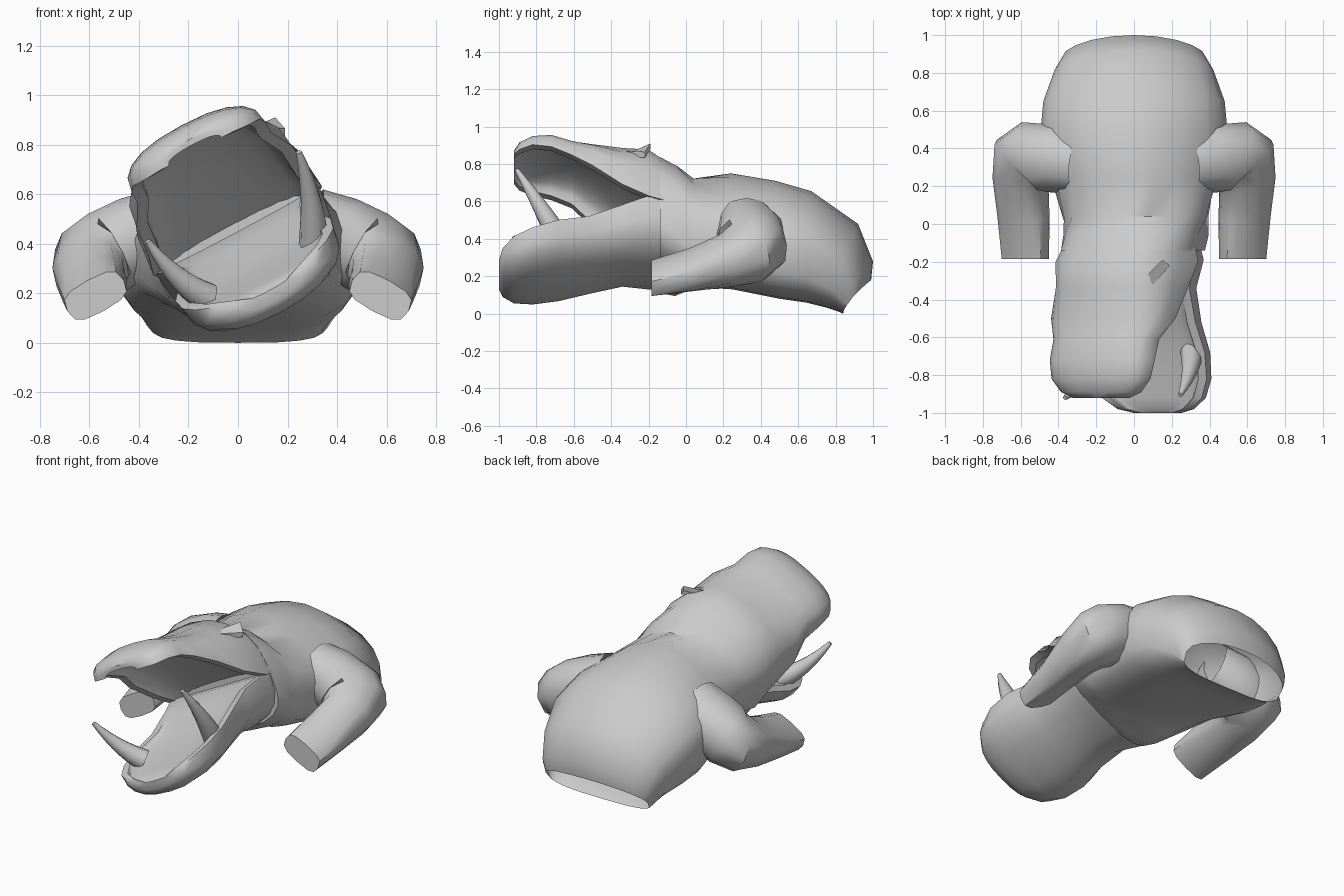
import bpy, bmesh, math
from mathutils import Vector, Matrix

cube = bpy.data.objects.get("Cube")
if cube:
    bpy.data.objects.remove(cube, do_unlink=True)

grey = bpy.data.materials.new("light_grey")
grey.use_nodes = True
GREY = (0.6, 0.6, 0.6, 1)
grey.diffuse_color = GREY
grey.node_tree.nodes["Principled BSDF"].inputs["Base Color"].default_value = GREY

ROLL = math.radians(28)   # the head is tipped to one side
PIVOT = 0.45              # height of the head's roll axis


def power(value, p):
    return math.copysign(abs(value) ** p, value)


def rolled(u, y, v, angle=ROLL):
    """Point of the tipped head: u sideways, v upwards from the roll axis."""
    c, s = math.cos(angle), math.sin(angle)
    return Vector((u * c - v * s, y, PIVOT + u * s + v * c))


def loft(name, rings, cap_start=True, cap_end=True, sharp=40):
    """Skin a list of equal closed rings into one smooth shaded object."""
    bm = bmesh.new()
    loops = [[bm.verts.new(p) for p in ring] for ring in rings]
    n = len(loops[0])
    for a, b in zip(loops, loops[1:]):
        for i in range(n):
            j = (i + 1) % n
            bm.faces.new((a[i], a[j], b[j], b[i]))
    if cap_start:
        bm.faces.new(loops[0])
    if cap_end:
        bm.faces.new(loops[-1])
    bmesh.ops.recalc_face_normals(bm, faces=bm.faces)
    mesh = bpy.data.meshes.new(name)
    bm.to_mesh(mesh)
    bm.free()
    obj = bpy.data.objects.new(name, mesh)
    bpy.context.collection.objects.link(obj)
    mesh.materials.append(grey)
    bpy.ops.object.select_all(action="DESELECT")
    obj.select_set(True)
    bpy.context.view_layer.objects.active = obj
    bpy.ops.object.shade_smooth_by_angle(angle=math.radians(sharp))


def body_ring(yb, zb, yt, zt, w, roll, bulge, n=20):
    """Cross-section from its lowest point (yb, zb) to its highest (yt, zt)."""
    ring = []
    for i in range(n):
        t = math.tau * i / n
        above = math.sin(t) > 0
        s = power(math.sin(t), bulge if above else 0.5)
        u = w * power(math.cos(t), bulge if above else 0.65)
        f = (s + 1) / 2
        ring.append(rolled(u, yb + (yt - yb) * f ** 1.5,
                           zb + (zt - zb) * f - PIVOT, math.radians(roll)))
    return ring


def jaw_ring(y, w, rim, apex, inner, n=10, lip=0.05):
    """Arch with an outer skin reaching apex and an inner one reaching inner."""
    ring = []
    for height, width, order in ((apex, w, 1), (inner, w - lip, -1)):
        for i in range(n + 1)[::order]:
            t = math.pi * i / n
            u = width * power(math.cos(t), 0.85)
            ring.append(rolled(u, y, rim + (height - rim) * math.sin(t) ** 0.75))
    return ring


# Torso and back of the head, open at the rear
torso = [
    (0.84, 0.0, 0.99, 0.18, 0.355, 0, 1.0),
    (0.82, 0.01, 1.0, 0.28, 0.38, 0, 1.0),
    (0.76, 0.03, 0.92, 0.48, 0.42, 0, 1.05),
    (0.64, 0.06, 0.67, 0.655, 0.48, 0, 1.1),
    (0.50, 0.08, 0.48, 0.71, 0.495, 0, 1.15),
    (0.25, 0.13, 0.24, 0.75, 0.44, 0, 1.25),
    (0.04, 0.14, 0.04, 0.725, 0.385, 8, 1.05),
    (-0.06, 0.14, -0.05, 0.78, 0.37, 22, 0.9),
    (-0.14, 0.17, -0.14, 0.82, 0.365, 28, 0.85),
]
loft("torso", [body_ring(*s) for s in torso], cap_start=False)

# Jaws: y, half width, rim, outer apex, inner apex
upper = [
    (-0.08, 0.35, -0.02, 0.32, -0.02),
    (-0.20, 0.385, 0.00, 0.415, 0.09),
    (-0.34, 0.365, 0.08, 0.42, 0.23),
    (-0.50, 0.355, 0.20, 0.43, 0.34),
    (-0.61, 0.305, 0.29, 0.455, 0.40),
    (-0.72, 0.305, 0.34, 0.485, 0.425),
    (-0.82, 0.29, 0.36, 0.475, 0.42),
    (-0.89, 0.235, 0.36, 0.455, 0.41),
    (-0.92, 0.17, 0.365, 0.42, 0.395),
]
lower = [
    (-0.08, 0.34, 0.00, -0.28, 0.00),
    (-0.19, 0.375, 0.01, -0.28, 0.00),
    (-0.34, 0.32, -0.02, -0.275, -0.05),
    (-0.52, 0.32, -0.09, -0.315, -0.13),
    (-0.68, 0.355, -0.13, -0.345, -0.18),
    (-0.82, 0.345, -0.17, -0.365, -0.21),
    (-0.92, 0.30, -0.20, -0.37, -0.235),
    (-0.98, 0.22, -0.23, -0.35, -0.25),
    (-1.00, 0.14, -0.26, -0.32, -0.27),
]
loft("upper_jaw", [jaw_ring(*s) for s in upper])
loft("lower_jaw", [jaw_ring(*s) for s in lower])


def tube_ring(centre, axis, half_width, half_height, tilt=0.0, square=0.9, n=12):
    """Oval ring across an axis."""
    axis = Vector(axis).normalized()
    side = axis.cross(Vector((0, 0, 1))).normalized()
    up = side.cross(axis)
    turn = Matrix.Rotation(tilt, 3, axis)
    return [Vector(centre) + turn @ (side * half_width * power(math.cos(t), square)
            + up * half_height * power(math.sin(t), square))
            for t in (math.tau * i / n for i in range(n))]


# Arms bent at the elbow: centre, axis, half width, half height, tilt, squareness
arm = [
    ((0.30, 0.32, 0.475), (1, 0.1, -0.3), 0.155, 0.15, 0, 0.9),
    ((0.41, 0.345, 0.425), (1, 0.1, -0.45), 0.18, 0.17, 0, 0.9),
    ((0.53, 0.355, 0.365), (1, -0.35, -0.55), 0.195, 0.175, 0, 0.9),
    ((0.59, 0.325, 0.325), (0.8, -1, -0.4), 0.185, 0.165, -0.2, 0.9),
    ((0.60, 0.22, 0.285), (0.2, -1, -0.25), 0.15, 0.135, -0.4, 0.85),
    ((0.585, 0.03, 0.235), (0, -1, -0.15), 0.14, 0.095, -0.5, 0.75),
    ((0.575, -0.185, 0.19), (0, -1, 0), 0.13, 0.07, -0.5, 0.65),
]
arm_rings = [tube_ring(*s) for s in arm]
for name, sign in (("left_arm", 1), ("right_arm", -1)):
    loft(name, [[Vector((sign * p.x, p.y, p.z)) for p in r] for r in arm_rings],
         cap_start=False)


def tusk(name, base, bend, tip, radius, steps=7):
    """Tapering horn along a quadratic curve."""
    a, b, c = Vector(base), Vector(bend), Vector(tip)
    rings = []
    for i in range(steps + 1):
        t = i / steps
        point = a.lerp(b, t).lerp(b.lerp(c, t), t)
        axis = (b - a).lerp(c - b, t)
        r = radius * (1 - 0.8 * t ** 1.3)
        rings.append(tube_ring(point, axis, r, r, square=1.0))
    loft(name, rings)


tusk("left_tusk", (0.305, -0.68, 0.40), (0.31, -0.78, 0.58), (0.245, -0.905, 0.77), 0.06)
tusk("right_tusk", (-0.12, -0.76, 0.18), (-0.25, -0.83, 0.24), (-0.365, -0.92, 0.41), 0.062)

# Small brow flap on the crown
corners = [(0.06, -0.28, 0.87), (0.10, -0.32, 0.87), (0.19, -0.22, 0.865), (0.15, -0.19, 0.91)]
loft("brow_flap", [[Vector(p) + Vector((0, 0, dz)) for p in corners] for dz in (-0.03, 0)])
